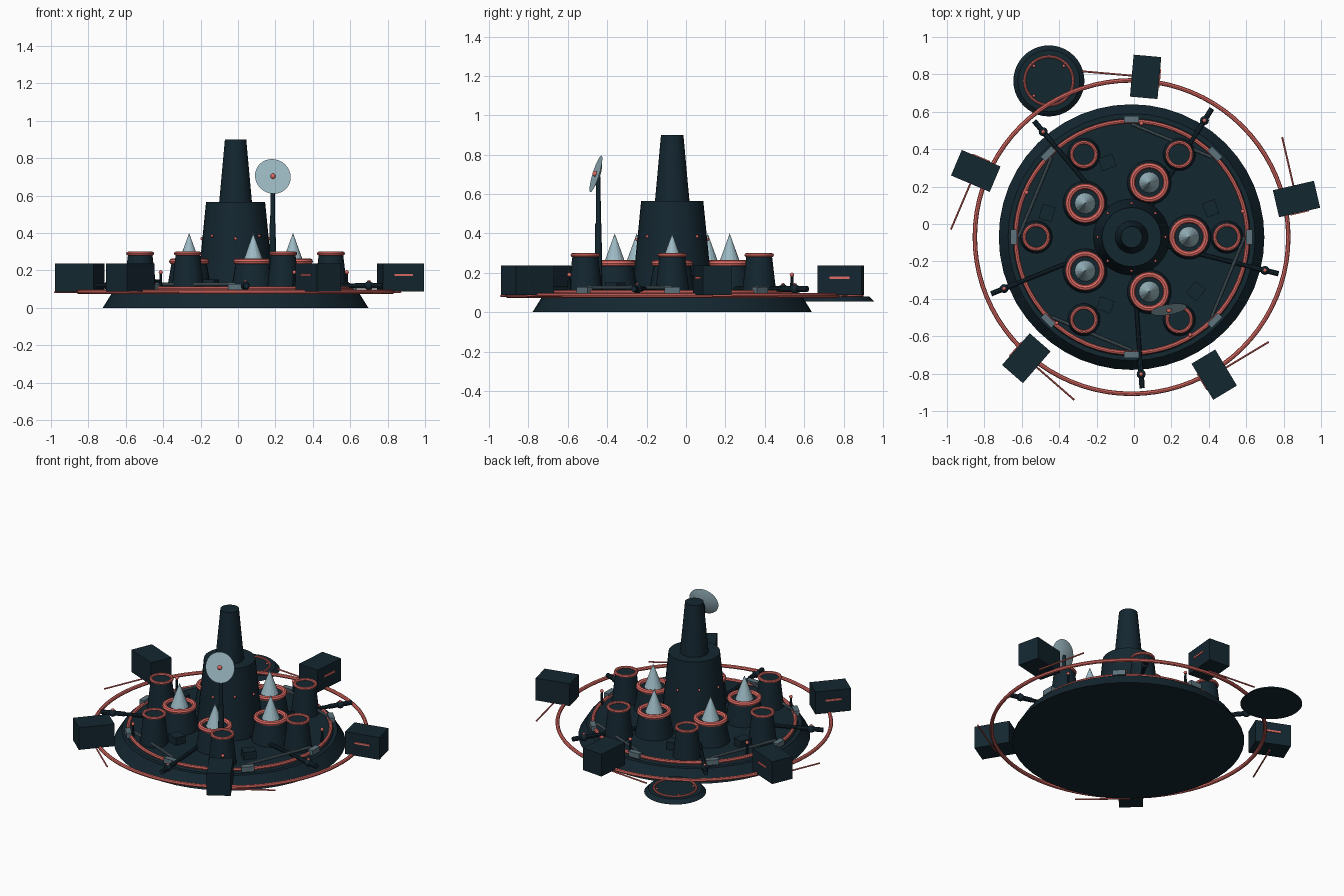
import bpy
from math import radians, cos, sin, pi
from mathutils import Vector, Matrix

cube = bpy.data.objects.get("Cube")
if cube:
    bpy.data.objects.remove(cube, do_unlink=True)

CX, CY = -0.013, -0.07      # hub axis of the station


def material(name, rgb):
    m = bpy.data.materials.new(name)
    m.use_nodes = True
    m.diffuse_color = (*rgb, 1)
    bsdf = m.node_tree.nodes["Principled BSDF"]
    bsdf.inputs["Base Color"].default_value = (*rgb, 1)
    bsdf.inputs["Roughness"].default_value = 0.7
    return m


NAVY = material("dark navy", (0.007, 0.020, 0.030))
RED = material("coral red", (0.75, 0.15, 0.13))
PALE = material("pale steel", (0.34, 0.50, 0.56))
STEEL = material("grey steel", (0.11, 0.17, 0.20))


def polar(r, deg, z=0.0):
    a = radians(deg)
    return Vector((CX + r * cos(a), CY + r * sin(a), z))


def finish(name, mat, smooth=True):
    o = bpy.context.object
    o.name = name
    o.data.materials.append(mat)
    if smooth:
        bpy.ops.object.shade_smooth_by_angle(angle=radians(35))
    return o


def frustum(name, mat, at, r1, r2, z1, z2, sides=32, smooth=True):
    bpy.ops.mesh.primitive_cone_add(vertices=sides, radius1=r1, radius2=r2, depth=z2 - z1,
                                    location=(at[0], at[1], (z1 + z2) / 2))
    return finish(name, mat, smooth)


def ring(name, mat, at, major, minor, z, segs=32):
    bpy.ops.mesh.primitive_torus_add(major_segments=segs, minor_segments=8, major_radius=major,
                                     minor_radius=minor, location=(at[0], at[1], z))
    return finish(name, mat)


def box(name, mat, at, size, deg=0.0):
    bpy.ops.mesh.primitive_cube_add(size=1, location=at, rotation=(0, 0, radians(deg)))
    bpy.context.object.scale = size
    return finish(name, mat, False)


def rod(name, mat, a, b, radius, sides=10):
    d = b - a
    bpy.ops.mesh.primitive_cylinder_add(vertices=sides, radius=radius, depth=d.length,
                                        location=(a + b) / 2,
                                        rotation=d.to_track_quat('Z', 'Y').to_euler())
    return finish(name, mat)


def ball(name, mat, at, radius):
    bpy.ops.mesh.primitive_uv_sphere_add(segments=12, ring_count=8, radius=radius, location=at)
    return finish(name, mat)


hub = (CX, CY)

# Base plate, deck and the two rings
frustum("base_plate", NAVY, hub, 0.71, 0.66, 0, 0.08, 48)
frustum("deck", NAVY, hub, 0.635, 0.62, 0.08, 0.10, 48)
ring("deck_ring", RED, hub, 0.62, 0.012, 0.102, 64)
ring("orbit_ring", RED, hub, 0.838, 0.012, 0.085, 80)

# Central tower with marker lights
frustum("tower_lower", NAVY, hub, 0.205, 0.158, 0.09, 0.565)
frustum("tower_upper", NAVY, hub, 0.088, 0.057, 0.56, 0.90)
for i in range(8):
    ball("tower_light", RED, polar(0.18, 45 * i, 0.37 + 0.015 * (i % 2)), 0.008)

# Large stacks with spikes
for i in range(5):
    p = polar(0.307, 72 * i)
    frustum("large_stack", NAVY, p, 0.12, 0.093, 0.09, 0.245)
    ring("large_stack_rim", RED, p, 0.091, 0.016, 0.248)
    frustum("spike", PALE, p, 0.056, 0, 0.245, 0.40, 16, False)

# Small stacks
for i in range(6):
    p = polar(0.51, 60 * i)
    frustum("small_stack", NAVY, p, 0.088, 0.065, 0.09, 0.288)
    ring("small_stack_rim", RED, p, 0.065, 0.010, 0.29)

# Clamps on the deck edge, joined in pairs by struts
for i in range(8):
    box("clamp", STEEL, polar(0.63, 45 * i, 0.11), (0.035, 0.08, 0.035), 45 * i)
    if i % 2:
        rod("strut", STEEL, polar(0.605, 45 * i, 0.125), polar(0.605, 45 * i + 45, 0.125), 0.009)

# Outer cabins with side stripe, trailing antenna and a signal post each
for i, r in enumerate((0.905, 0.86, 0.905, 0.858, 0.858)):
    deg = 13 + 72 * i
    tangent = Vector((-sin(radians(deg)), cos(radians(deg)), 0))
    c = polar(r, deg, 0.163)
    box("cabin", NAVY, c, (0.225, 0.148, 0.15), deg)
    box("cabin_stripe", RED, c - tangent * 0.075 + Vector((0, 0, 0.012)),
        (0.10, 0.008, 0.012), deg)
    low = Vector((c.x, c.y, 0.083))
    rod("antenna", RED, low, low + tangent * 0.34, 0.005, 8)
    post = polar(0.61, deg)
    frustum("signal_post", NAVY, post, 0.010, 0.007, 0.09, 0.185, 10)
    ball("signal_light", RED, post + Vector((0, 0, 0.19)), 0.011)

# Radial arms with thicker outer ends
for i in range(5):
    deg = 58 + 72 * i
    rod("arm", NAVY, polar(0.18, deg, 0.118), polar(0.70, deg, 0.118), 0.012)
    rod("arm_end", NAVY, polar(0.66, deg, 0.118), polar(0.81, deg, 0.118), 0.015)
    ball("arm_joint", NAVY, polar(0.735, deg, 0.118), 0.024)
    ball("arm_light", RED, polar(0.735, deg, 0.138), 0.010)

# Low equipment boxes on the deck
for r, deg in ((0.47, 164), (0.39, 249), (0.45, 20), (0.42, 108), (0.45, 320)):
    box("equipment_box", NAVY, polar(r, deg, 0.12), (0.07, 0.08, 0.06), deg)

# Landing pad
pad = Vector((-0.455, 0.765, 0))
frustum("landing_pad", NAVY, pad, 0.19, 0.165, 0.055, 0.08, 40)
ring("pad_ring", RED, pad, 0.130, 0.007, 0.082, 40)
for i in range(4):
    a = radians(45 + 90 * i)
    ball("pad_light", RED, pad + Vector((0.113 * cos(a), 0.113 * sin(a), 0.083)), 0.008)

# Dish on its mast
mast = (0.185, -0.445)
frustum("mast_lower", NAVY, mast, 0.020, 0.016, 0.09, 0.45, 12)
frustum("mast_upper", NAVY, mast, 0.013, 0.011, 0.44, 0.69, 12)
facing = Vector((0.17, -0.94, 0.29)).normalized()
centre = Vector((0.185, -0.45, 0.70))
bpy.ops.mesh.primitive_cone_add(vertices=32, radius1=0.045, radius2=0.097, depth=0.016,
                                location=centre,
                                rotation=facing.to_track_quat('Z', 'Y').to_euler())
finish("dish", PALE)
ball("dish_feed", RED, centre + facing * 0.012, 0.014)
